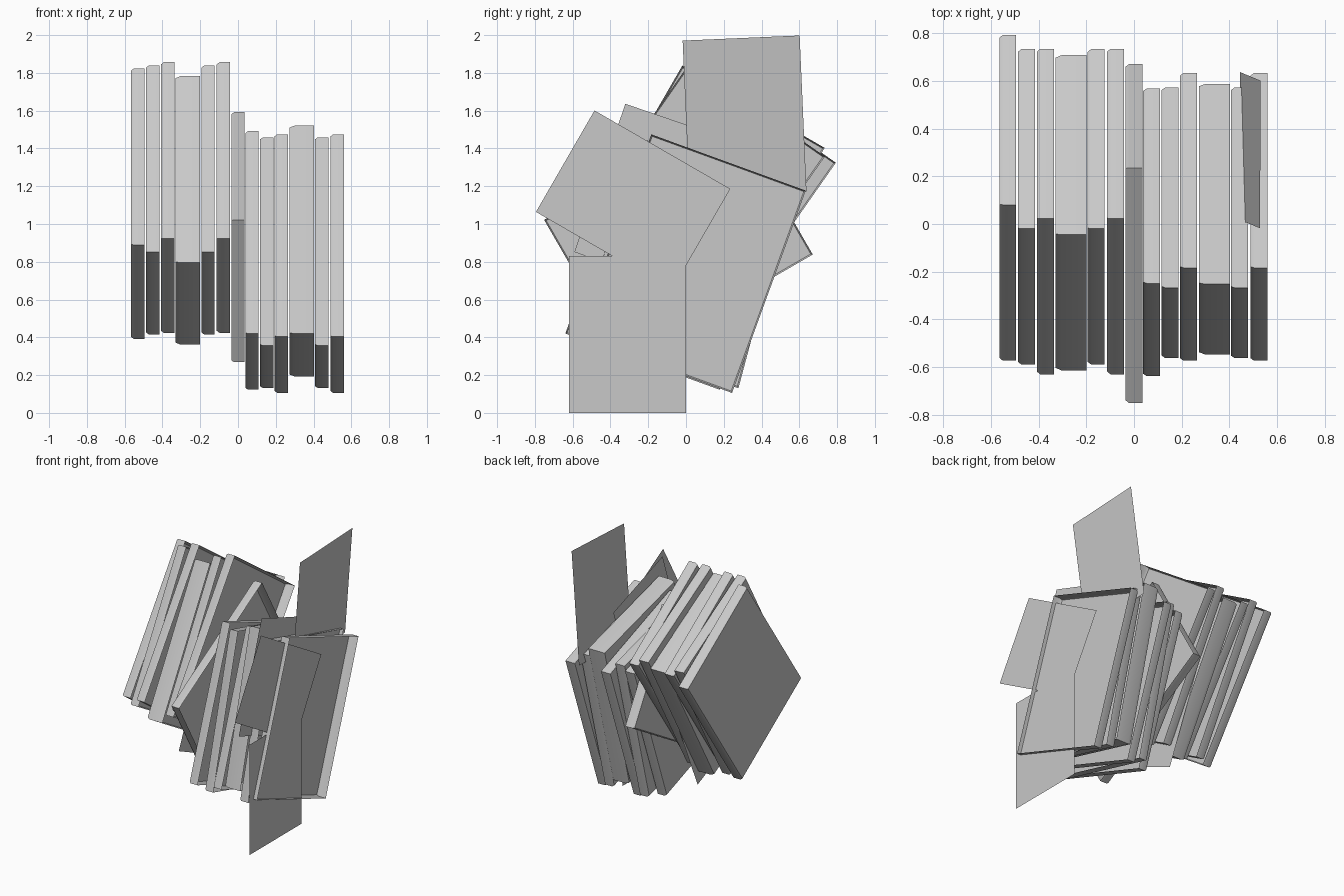
import bpy, math

old = bpy.data.objects.get("Cube")
if old:
    bpy.data.objects.remove(old)

# Single flat grey
grey = bpy.data.materials.new("plain_grey")
grey.use_nodes = True
colour = (0.58, 0.58, 0.58, 1)
grey.diffuse_color = colour
grey.node_tree.nodes["Principled BSDF"].inputs["Base Color"].default_value = colour


def make(name, verts, faces, location, rotation):
    mesh = bpy.data.meshes.new(name)
    mesh.from_pydata(verts, [], faces)
    mesh.materials.append(grey)
    obj = bpy.data.objects.new(name, mesh)
    bpy.context.collection.objects.link(obj)
    obj.location = location
    obj.rotation_euler = [math.radians(a) for a in rotation]
    return obj


def rectangle(x, width, height):
    w, h = width / 2, height / 2
    return [(x, -w, -h), (x, w, -h), (x, w, h), (x, -w, h)]


# Book shell: closed and softened on one side, open on the other
def book(name, x, y, z, thick, lean, width=0.87, height=1.14):
    t, inset = thick / 2, 0.016
    verts = (rectangle(-t, width - inset, height - inset)
             + rectangle(-t + thick * 0.2, width, height)
             + rectangle(t, width, height))
    faces = [(3, 2, 1, 0)]
    for ring in (0, 4):
        for i in range(4):
            j = (i + 1) % 4
            faces.append((ring + i, ring + j, ring + j + 4, ring + i + 4))
    return make(name, verts, faces, (x, y, z), (-lean, 0, 0))


# Loose single sheet
def sheet(name, x, y, z, lean, tip=0):
    return make(name, rectangle(0, 0.62, 0.83), [(0, 1, 2, 3)],
                (x, y, z), (-lean, tip, 0))


THIN, THICK = 0.071, 0.13

# Row of leaning books: x, y, z, thickness, lean in degrees
row = [
    (-0.53, 0.11, 1.107, THIN, 35),
    (-0.452, 0.072, 1.127, THIN, 30),
    (-0.372, 0.052, 1.14, THIN, 35),
    (-0.265, 0.047, 1.072, THICK, 30),
    (-0.159, 0.072, 1.127, THIN, 30),
    (-0.077, 0.052, 1.14, THIN, 35),
    (0.0, -0.04, 0.93, THIN, 60),
    (0.074, -0.035, 0.807, THIN, 20),
    (0.152, 0.005, 0.795, THIN, 15),
    (0.229, 0.03, 0.79, THIN, 20),
    (0.337, 0.02, 0.857, THICK, 15),
    (0.443, 0.005, 0.795, THIN, 15),
    (0.525, 0.03, 0.79, THIN, 20),
]
books = [book(f"book_{i + 1}", *spec) for i, spec in enumerate(row)]

bpy.ops.object.select_all(action="DESELECT")
for b in books:
    b.select_set(True)
bpy.context.view_layer.objects.active = books[0]
bpy.ops.object.shade_smooth_by_angle(angle=math.radians(35))

# Loose sheets slipped between the books
sheet("lower_sheet", 0.53, -0.31, 0.415, 0)
sheet("slanted_sheet", 0.53, -0.28, 1.125, -60)
sheet("upper_sheet", 0.487, 0.31, 1.572, -2.5, 6)
sheet("inner_sheet", 0.42, -0.163, 1.143, 19)
sheet("middle_sheet", -0.198, 0.03, 0.765, 24)
